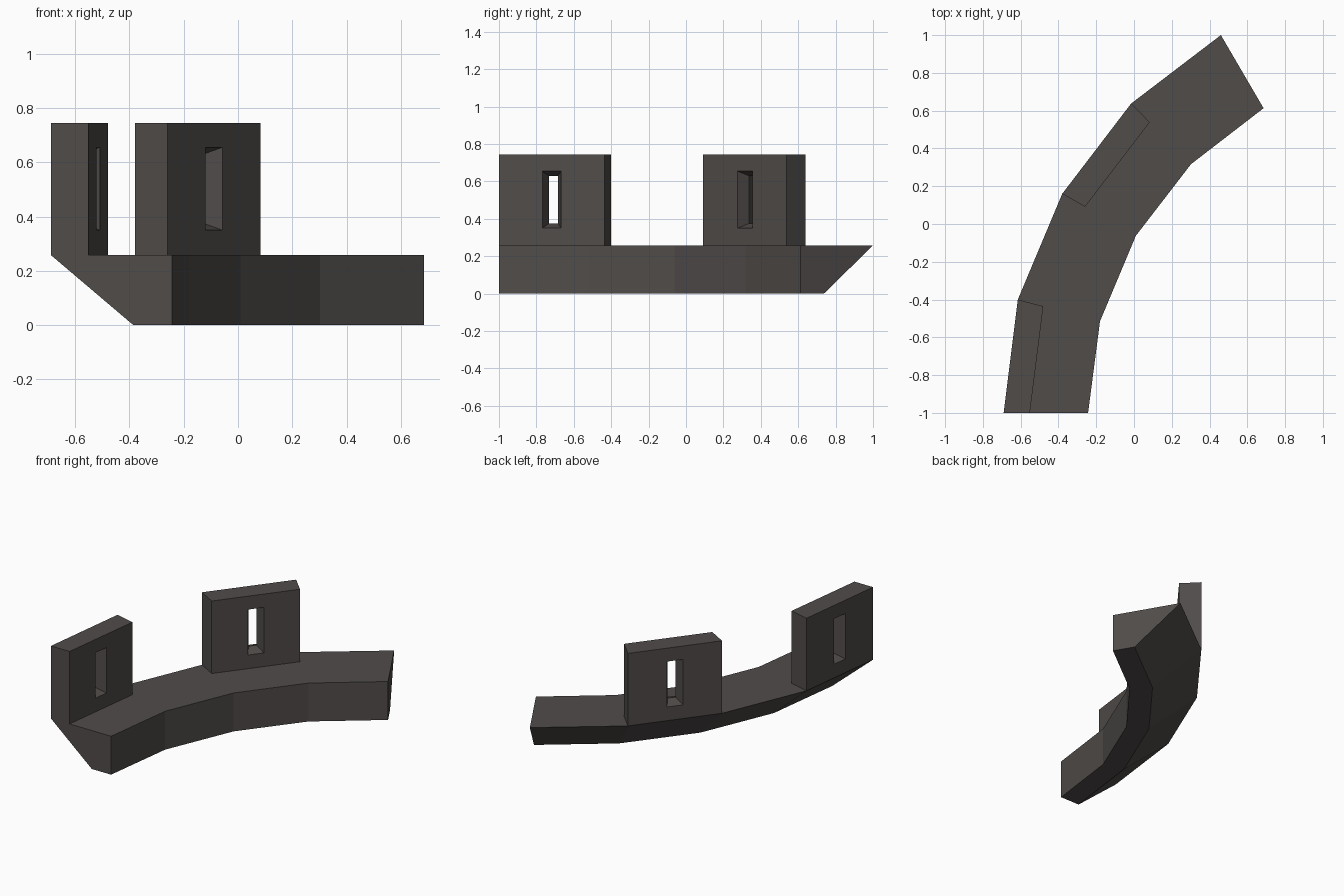
import bpy, bmesh
from mathutils import Vector

if "Cube" in bpy.data.objects:
    bpy.data.objects.remove(bpy.data.objects["Cube"])

OUTER = [(-0.69, -1.0), (-0.615, -0.4), (-0.38, 0.16), (-0.015, 0.638), (0.46, 1.0)]
INNER = [(-0.243, -1.0), (-0.18, -0.515), (0.01, -0.062), (0.302, 0.317), (0.686, 0.613)]
WALK_Z, TOP_Z = 0.258, 0.745
UNDERCUT = 0.68      # how far the underside slopes in across the width
THICK = 0.31         # battlement thickness as a share of the width

stone = bpy.data.materials.new("dark stone")
stone.diffuse_color = (0.080, 0.072, 0.068, 1)
stone.use_nodes = True
stone.node_tree.nodes["Principled BSDF"].inputs["Base Color"].default_value = stone.diffuse_color


def across(i, v):
    """Point at station i, v = 0 on the outer edge and 1 on the inner edge."""
    return Vector(OUTER[i]).lerp(Vector(INNER[i]), v)


def loft(name, rings, closed):
    """Join four-point rings with quads, capped or closed into a loop."""
    bm = bmesh.new()
    vs = [[bm.verts.new(p) for p in r] for r in rings]
    n = len(vs)
    for i in range(n if closed else n - 1):
        a, b = vs[i], vs[(i + 1) % n]
        for j in range(4):
            k = (j + 1) % 4
            bm.faces.new((a[j], a[k], b[k], b[j]))
    if not closed:
        bm.faces.new(vs[0])
        bm.faces.new(vs[-1])
    bmesh.ops.recalc_face_normals(bm, faces=bm.faces)
    me = bpy.data.meshes.new(name)
    bm.to_mesh(me)
    bm.free()
    me.materials.append(stone)
    ob = bpy.data.objects.new(name, me)
    bpy.context.collection.objects.link(ob)
    return ob


# Curved walkway with a sloping underside
loft("walkway", [[(*across(i, 0), WALK_Z), (*across(i, 1), WALK_Z),
                  (*across(i, 1), 0), (*across(i, UNDERCUT), 0)]
                 for i in range(len(OUTER))], False)


# Battlement with an hourglass-shaped arrow slit
def battlement(name, i):
    def ring(v, half, z0, z1):
        a, b = across(i, v), across(i + 1, v)
        h = 0.5 if half is None else half / (b - a).length
        p, q = a.lerp(b, 0.5 - h), a.lerp(b, 0.5 + h)
        return [(*p, z0), (*q, z0), (*q, z1), (*p, z1)]

    loft(name, [ring(0, None, WALK_Z, TOP_Z), ring(0, 0.051, 0.35, 0.655),
                ring(THICK / 2, 0.025, 0.375, 0.63),
                ring(THICK, 0.051, 0.35, 0.655), ring(THICK, None, WALK_Z, TOP_Z)], True)


battlement("front_battlement", 0)
battlement("back_battlement", 2)
